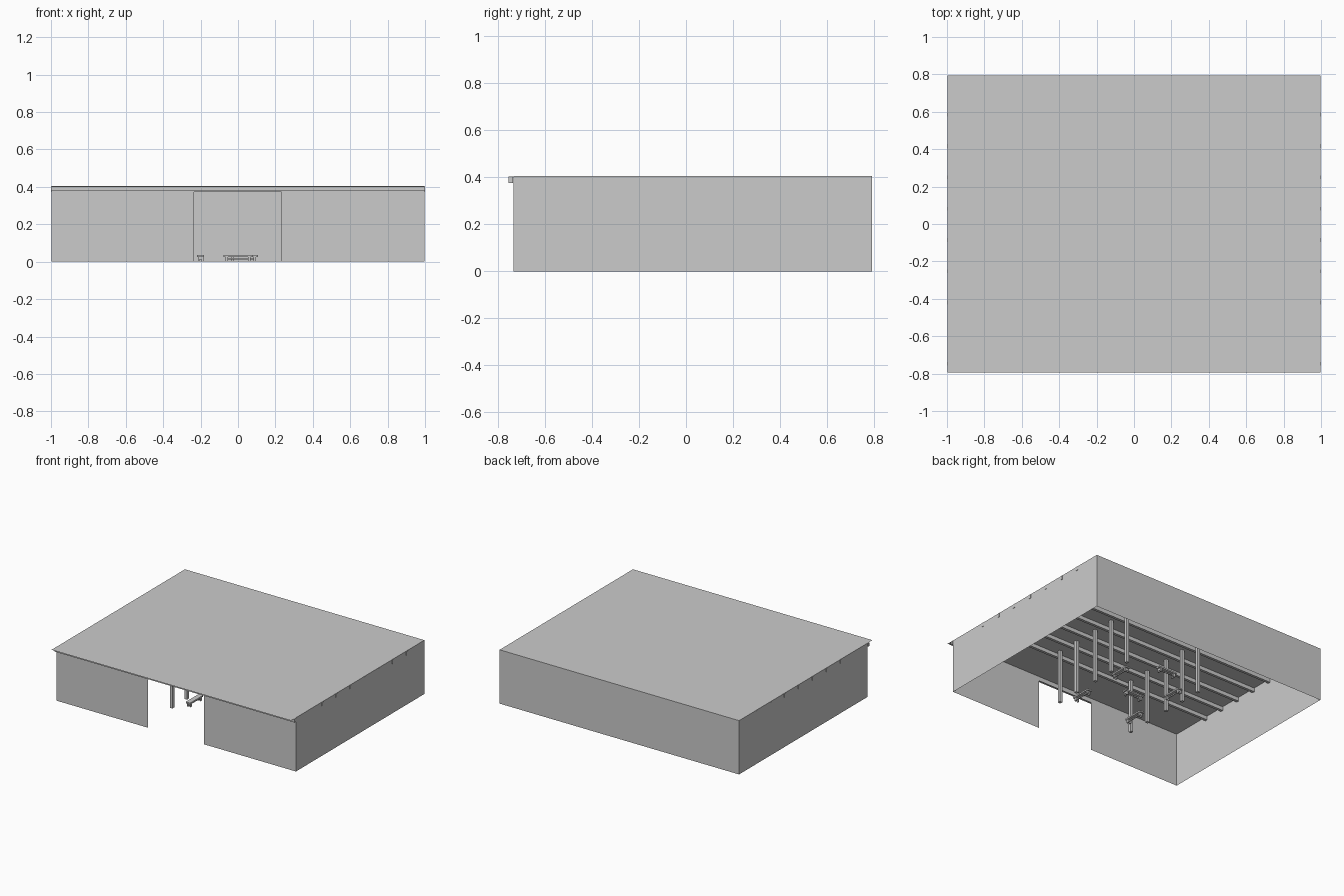
import bpy

if "Cube" in bpy.data.objects:
    bpy.data.objects.remove(bpy.data.objects["Cube"])

W = 0.997                       # half width of the shell
BACK, FRONT, EAVE = 0.793, -0.735, -0.793
H = 0.405                       # roof height
DOOR_L, DOOR_R, DOOR_H = -0.235, 0.232, 0.372


def mesh_object(name, verts, faces):
    me = bpy.data.meshes.new(name)
    me.from_pydata(verts, [], faces)
    ob = bpy.data.objects.new(name, me)
    bpy.context.collection.objects.link(ob)
    return ob


def boxes(name, parts):
    """One object from (x0, x1, y0, y1, z0, z1) boxes."""
    verts, faces = [], []
    for x0, x1, y0, y1, z0, z1 in parts:
        n = len(verts)
        verts += [(x, y, z) for z in (z0, z1)
                  for x, y in ((x0, y0), (x1, y0), (x1, y1), (x0, y1))]
        faces += [[n + i for i in f] for f in
                  ((3, 2, 1, 0), (4, 5, 6, 7), (0, 1, 5, 4),
                   (1, 2, 6, 5), (2, 3, 7, 6), (3, 0, 4, 7))]
    return mesh_object(name, verts, faces)


# Flat roof sheet, overhanging the front wall
mesh_object("roof", [(-W, EAVE, H), (W, EAVE, H), (W, BACK, H), (-W, BACK, H)],
            [(0, 1, 2, 3)])

# Side and back walls as thin sheets
for side, s in (("left", -1), ("right", 1)):
    mesh_object(side + "_wall",
                [(s * W, FRONT, 0), (s * W, BACK, 0), (s * W, BACK, H), (s * W, FRONT, H)],
                [(0, 1, 2, 3)[::s]])
mesh_object("back_wall", [(W, BACK, 0), (-W, BACK, 0), (-W, BACK, H), (W, BACK, H)],
            [(0, 1, 2, 3)])

# Front wall outline around the doorway
outline = [(-W, 0), (DOOR_L, 0), (DOOR_L, DOOR_H), (DOOR_R, DOOR_H),
           (DOOR_R, 0), (W, 0), (W, H), (-W, H)]
mesh_object("front_wall", [(x, FRONT, z) for x, z in outline],
            [(0, 1, 2, 7), (2, 3, 6, 7), (3, 4, 5, 6)])

# Roof beams, ends just poking through the side walls
for i in range(7):
    y = 0.584 - i * 0.1673
    boxes(f"roof_beam_{i + 1}", [(-1, 1, y - 0.01, y + 0.01, 0.375, H - 0.002)])
boxes("front_beam", [(-1, 1, -0.756, -0.737, 0.377, H - 0.002)])

# Two rows of columns
for row, x in (("left", -0.287), ("right", 0.345)):
    for i, y in enumerate((-0.375, -0.2, 0.0, 0.17, 0.335)):
        boxes(f"{row}_column_{i + 1}",
              [(x - 0.011, x + 0.011, y - 0.011, y + 0.011, 0, H - 0.002)])


# Benches: seat, four legs, end rails and a long stretcher
def bench(name, x, y, along_y):
    L, D = 0.078, 0.018
    parts = [(-L, L, -D, D, 0.026, 0.037),
             (-0.055, 0.055, -0.003, 0.003, 0.012, 0.02)]
    for s in (-1, 1):
        cx = s * 0.06
        parts.append((cx - 0.006, cx + 0.006, -0.014, 0.014, 0.012, 0.026))
        for t in (-1, 1):
            cy = t * 0.01
            parts.append((cx - 0.007, cx + 0.007, cy - 0.005, cy + 0.005, 0, 0.026))
    ob = boxes(name, parts)
    ob.location = (x, y, 0)
    if along_y:
        ob.rotation_euler.z = 1.5707963


for i, (x, y, along_y) in enumerate((
        (-0.2, -0.232, True), (-0.2, 0.18, True),
        (0.265, -0.232, True), (0.265, 0.175, True),
        (0.0, -0.01, False), (0.03, 0.38, False))):
    bench(f"bench_{i + 1}", x, y, along_y)
